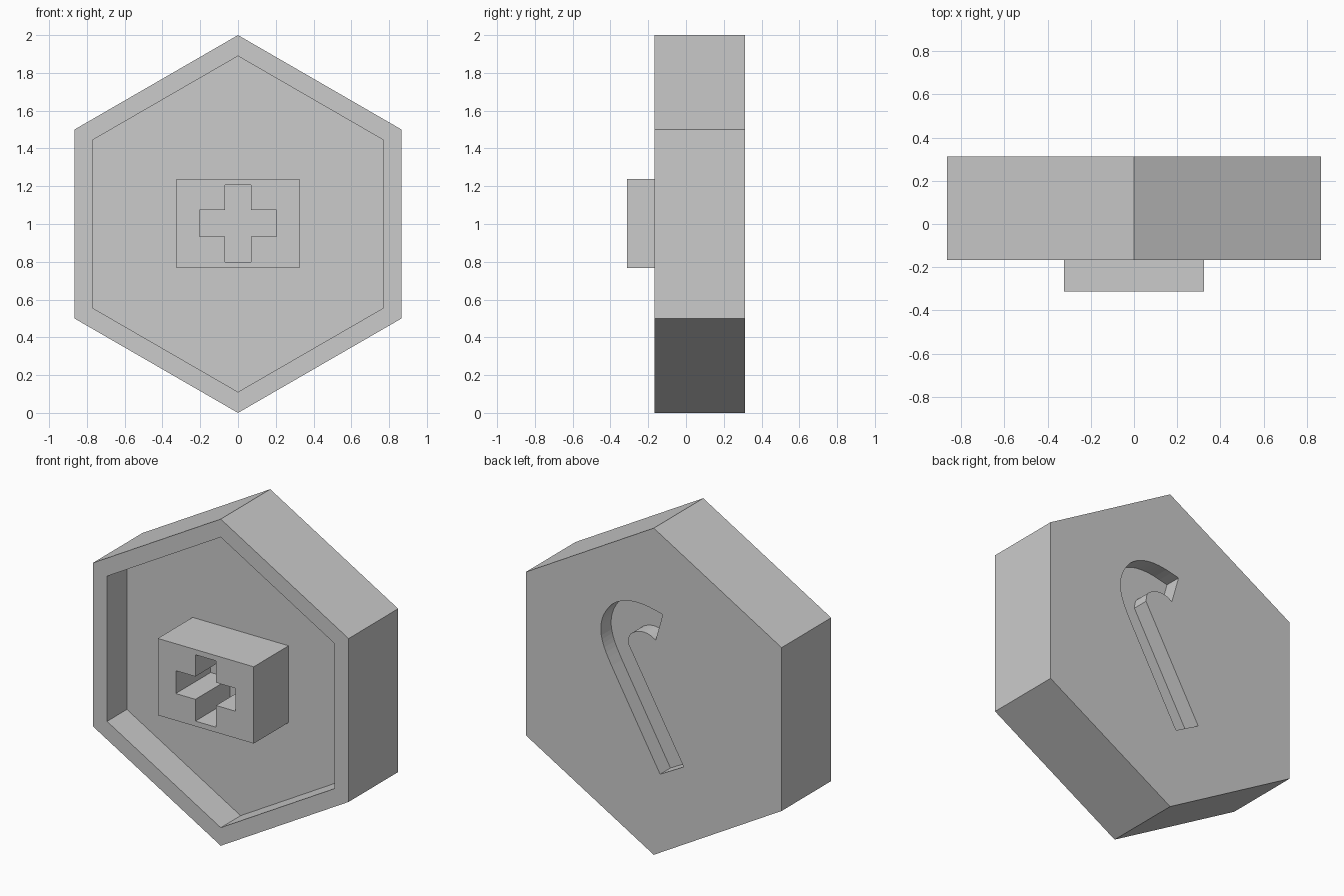
import bpy, bmesh
from math import sin, cos, pi

if "Cube" in bpy.data.objects:
    bpy.data.objects.remove(bpy.data.objects["Cube"], do_unlink=True)

grey = bpy.data.materials.new("plain_grey")
grey.use_nodes = True
colour = (0.6, 0.6, 0.6, 1)
grey.diffuse_color = colour
grey.node_tree.nodes["Principled BSDF"].inputs["Base Color"].default_value = colour

FRONT, FLOOR, BACK = -0.167, 0.025, 0.312


def prism(name, outline, y0, y1):
    """Extrude an x-z outline from y0 to y1."""
    bm = bmesh.new()
    face = bm.faces.new([bm.verts.new((x, y0, z)) for x, z in outline])
    new = bmesh.ops.extrude_face_region(bm, geom=[face])["geom"]
    moved = [v for v in new if isinstance(v, bmesh.types.BMVert)]
    bmesh.ops.translate(bm, verts=moved, vec=(0, y1 - y0, 0))
    bmesh.ops.recalc_face_normals(bm, faces=bm.faces)
    mesh = bpy.data.meshes.new(name)
    bm.to_mesh(mesh)
    bm.free()
    mesh.materials.append(grey)
    obj = bpy.data.objects.new(name, mesh)
    bpy.context.collection.objects.link(obj)
    return obj


def cut(target, cutter):
    """Subtract the cutter, then discard it."""
    mod = target.modifiers.new("cut", "BOOLEAN")
    mod.operation, mod.solver, mod.object = "DIFFERENCE", "EXACT", cutter
    bpy.context.view_layer.objects.active = target
    bpy.ops.object.modifier_apply(modifier=mod.name)
    bpy.data.objects.remove(cutter, do_unlink=True)


def hexagon(r):
    return [(r * sin(i * pi / 3), 1 + r * cos(i * pi / 3)) for i in range(6)]


def smooth_path(pts, steps=4):
    """Catmull-Rom curve through the points."""
    p = [pts[0]] + pts + [pts[-1]]
    out = []
    for a, b, c, d in zip(p, p[1:], p[2:], p[3:]):
        for i in range(steps):
            t = i / steps
            out.append(tuple(
                b[k] + 0.5 * t * (c[k] - a[k] + t * (2 * a[k] - 5 * b[k] + 4 * c[k] - d[k]
                + t * (3 * (b[k] - c[k]) + d[k] - a[k]))) for k in (0, 1)))
    return out + [pts[-1]]


# Hexagonal body with a shallow tray in the front
body = prism("hexagonal_body", hexagon(1), FRONT, BACK)
cut(body, prism("tray_cutter", hexagon(0.889), FRONT - 0.1, FLOOR))

# Hooked cane sunk into the back
outer_hook = smooth_path([(0.285, 1.08), (0.335, 1.18), (0.358, 1.27), (0.35, 1.35),
                          (0.315, 1.42), (0.26, 1.475), (0.17, 1.51), (0.06, 1.512),
                          (-0.061, 1.487)])
inner_hook = smooth_path([(-0.013, 1.318), (0.03, 1.34), (0.08, 1.345), (0.13, 1.33),
                          (0.165, 1.3), (0.175, 1.25)])
cane = [(-0.043, 0.505)] + outer_hook + inner_hook + [(-0.203, 0.592)]
cut(body, prism("cane_cutter", cane, BACK - 0.1, BACK + 0.1))

# Raised block on the tray floor, pierced by a cross
block = prism("raised_block", [(-0.325, 0.768), (0.325, 0.768), (0.325, 1.238), (-0.325, 1.238)],
              -0.312, FLOOR)
a, b = 0.07, 0.203
quarter = [(a, b), (a, a), (b, a)]
cross = []
for _ in range(4):
    cross += quarter
    quarter = [(z, -x) for x, z in quarter]
cut(block, prism("cross_cutter", [(x, 1.003 + z) for x, z in cross], -0.4, FLOOR + 0.1))
